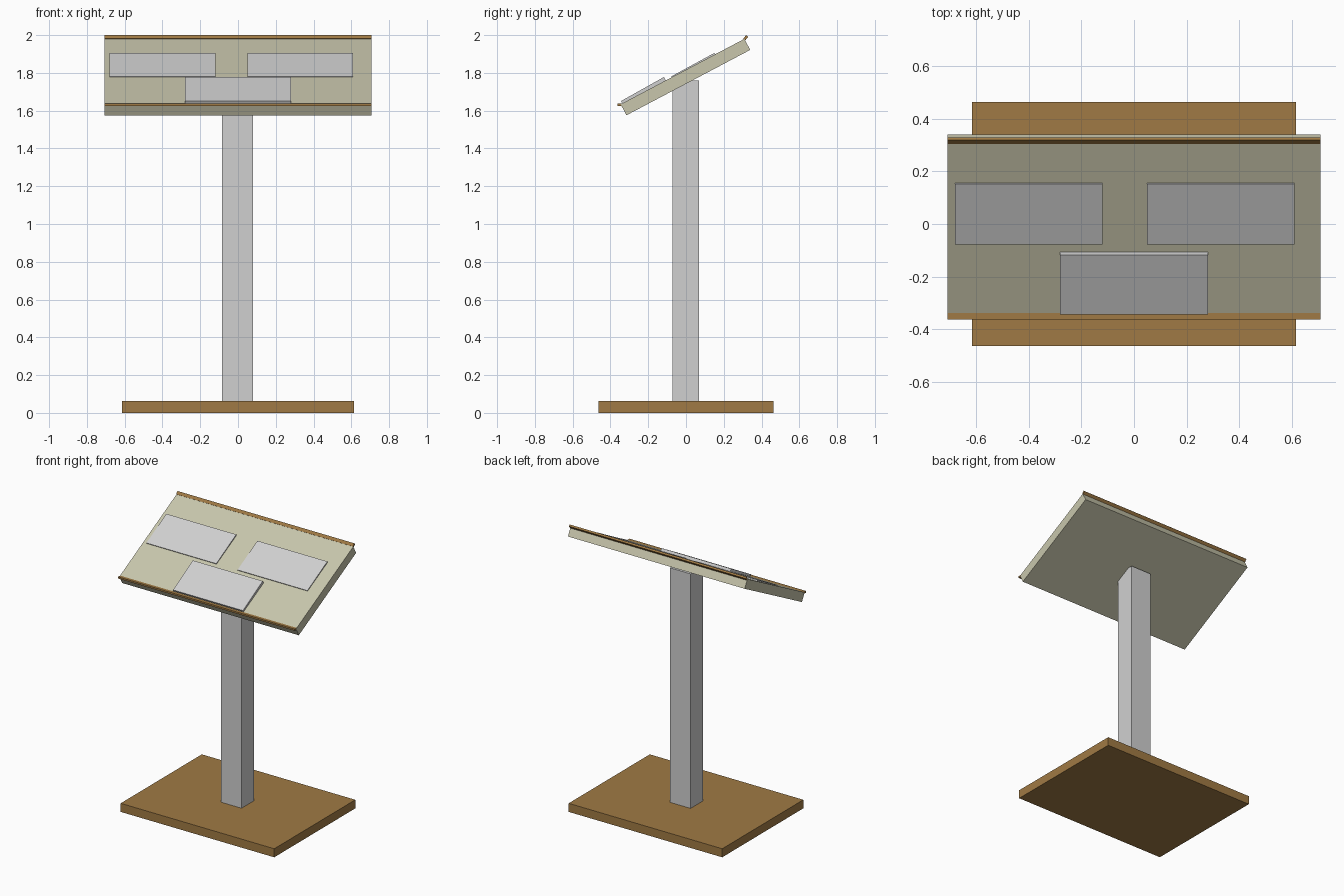
import bpy, bmesh
from mathutils import Vector

if "Cube" in bpy.data.objects:
    bpy.data.objects.remove(bpy.data.objects["Cube"])


def material(name, rgb):
    m = bpy.data.materials.new(name)
    m.diffuse_color = (*rgb, 1)
    m.use_nodes = True
    m.node_tree.nodes["Principled BSDF"].inputs["Base Color"].default_value = m.diffuse_color
    return m


wood = material("brown wood", (0.352, 0.195, 0.058))
grey = material("light grey", (0.631, 0.631, 0.631))
beige = material("pale beige", (0.578, 0.565, 0.413))


def slab(name, x0, x1, front, back, thick, mat):
    """Box whose top edge runs front -> back in (y, z), extruded along x."""
    a, b = Vector(front), Vector(back)
    d = (b - a).normalized()
    down = Vector((d.y, -d.x)) * thick
    profile = [a, b, b + down, a + down]
    bm = bmesh.new()
    face = bm.faces.new([bm.verts.new((x0, p.x, p.y)) for p in profile])
    ext = bmesh.ops.extrude_face_region(bm, geom=[face])
    moved = [v for v in ext["geom"] if isinstance(v, bmesh.types.BMVert)]
    bmesh.ops.translate(bm, verts=moved, vec=(x1 - x0, 0, 0))
    bmesh.ops.recalc_face_normals(bm, faces=bm.faces)
    me = bpy.data.meshes.new(name)
    bm.to_mesh(me)
    bm.free()
    me.materials.append(mat)
    ob = bpy.data.objects.new(name, me)
    bpy.context.collection.objects.link(ob)
    return ob


# Base and post
slab("base", -0.615, 0.615, (-0.464, 0.062), (0.464, 0.062), 0.062, wood)
slab("post", -0.086, 0.079, (-0.072, 1.76), (0.07, 1.76), 1.70, grey)

# Tilted board
slab("board", -0.708, 0.708, (-0.346, 1.634), (0.309, 1.980), 0.066, beige)

# Wooden ledges along the lower and upper edges
slab("lower_ledge", -0.708, 0.708, (-0.362, 1.638), (-0.338, 1.638), 0.012, wood)
slab("upper_ledge", -0.708, 0.708, (0.304, 1.982), (0.318, 2.0), 0.014, wood)

# Three panels lying on the board
for name, x in (("left_panel", -0.68), ("right_panel", 0.05)):
    slab(name, x, x + 0.56, (-0.077, 1.782), (0.151, 1.906), 0.022, grey)
slab("lower_panel", -0.28, 0.28, (-0.344, 1.651), (-0.117, 1.778), 0.026, grey)
